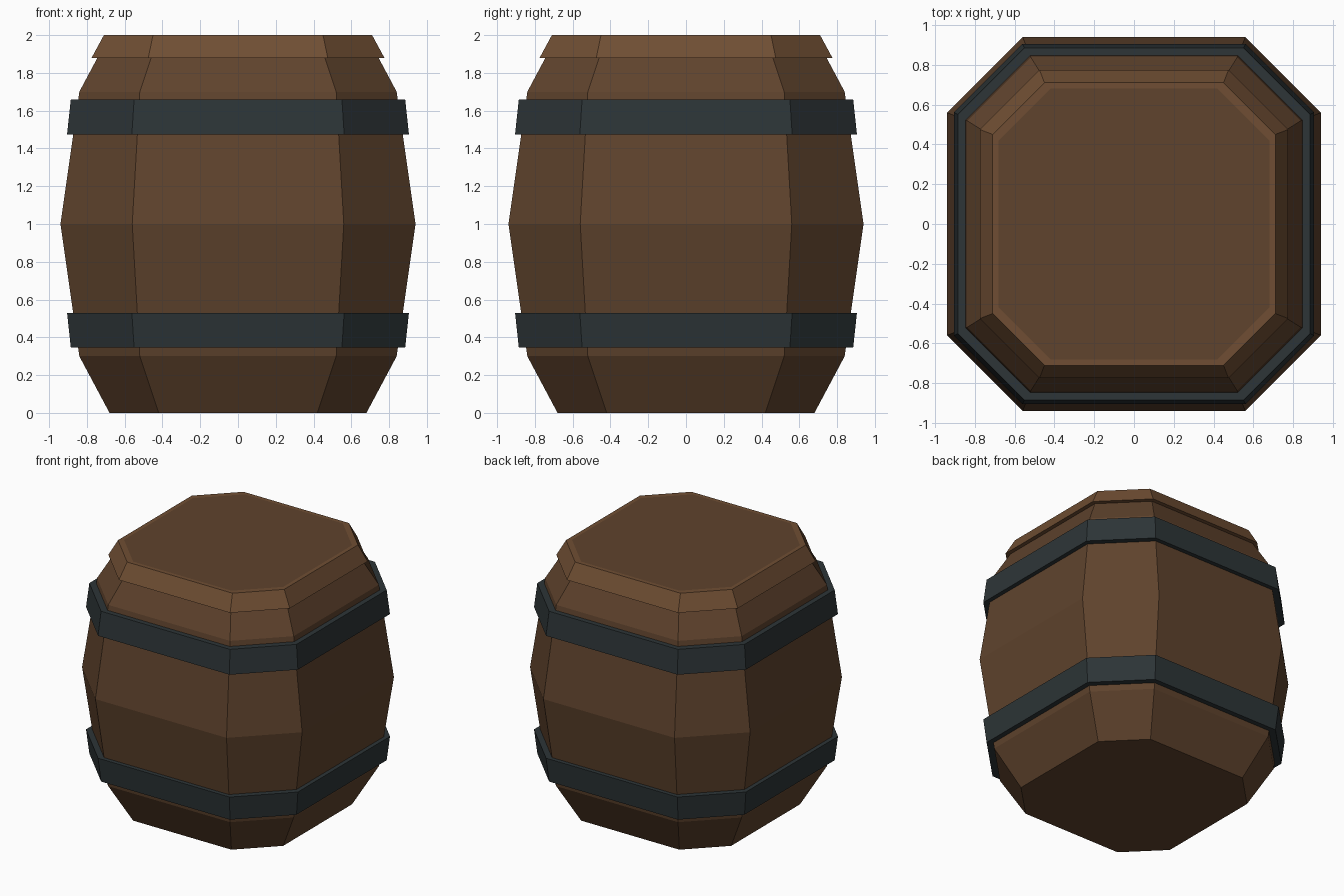
import bpy, bmesh

if "Cube" in bpy.data.objects:
    bpy.data.objects.remove(bpy.data.objects["Cube"])


def material(name, color):
    m = bpy.data.materials.new(name)
    m.diffuse_color = (*color, 1)
    m.use_nodes = True
    m.node_tree.nodes["Principled BSDF"].inputs["Base Color"].default_value = m.diffuse_color
    return m


def octagon(a, b, z):
    # a: half width of the section, b: half length of each long side
    return [(b, -a, z), (a, -b, z), (a, b, z), (b, a, z),
            (-b, a, z), (-a, b, z), (-a, -b, z), (-b, -a, z)]


def loft(name, profile, mat, ring=False):
    # Skin octagonal sections; a ring closes back on itself, otherwise ends are capped
    bm = bmesh.new()
    loops = [[bm.verts.new(p) for p in octagon(*s)] for s in profile]
    pairs = list(zip(loops, loops[1:]))
    if ring:
        pairs.append((loops[-1], loops[0]))
    else:
        bm.faces.new(loops[0][::-1])
        bm.faces.new(loops[-1])
    for lo, hi in pairs:
        for i in range(8):
            j = (i + 1) % 8
            bm.faces.new((lo[i], lo[j], hi[j], hi[i]))
    bmesh.ops.recalc_face_normals(bm, faces=bm.faces)
    mesh = bpy.data.meshes.new(name)
    bm.to_mesh(mesh)
    bm.free()
    mesh.materials.append(mat)
    obj = bpy.data.objects.new(name, mesh)
    bpy.context.collection.objects.link(obj)
    return obj


wood = material("wood", (0.115, 0.056, 0.026))
lid_wood = material("lid_wood", (0.16, 0.076, 0.033))
iron = material("iron", (0.026, 0.035, 0.038))

# Barrel body: chamfered octagon bulging at mid height
loft("barrel_body", [(0.68, 0.42, 0), (0.84, 0.52, 0.30), (0.94, 0.56, 1.0),
                     (0.84, 0.52, 1.70), (0.68, 0.42, 2.0)], wood)

# Lid rim around the top, following the body inside
loft("lid_rim", [(0.775, 0.475, 1.88), (0.71, 0.45, 2.0),
                 (0.68, 0.42, 2.0), (0.74, 0.458, 1.88)], lid_wood, ring=True)

# Iron hoops, mirrored about mid height
hoop = [(0.885, 0.55, 0.345), (0.905, 0.562, 0.53),
        (0.868, 0.53, 0.53), (0.842, 0.518, 0.345)]
loft("lower_hoop", hoop, iron, ring=True)
loft("upper_hoop", [(a, b, 2.005 - z) for a, b, z in hoop], iron, ring=True)
